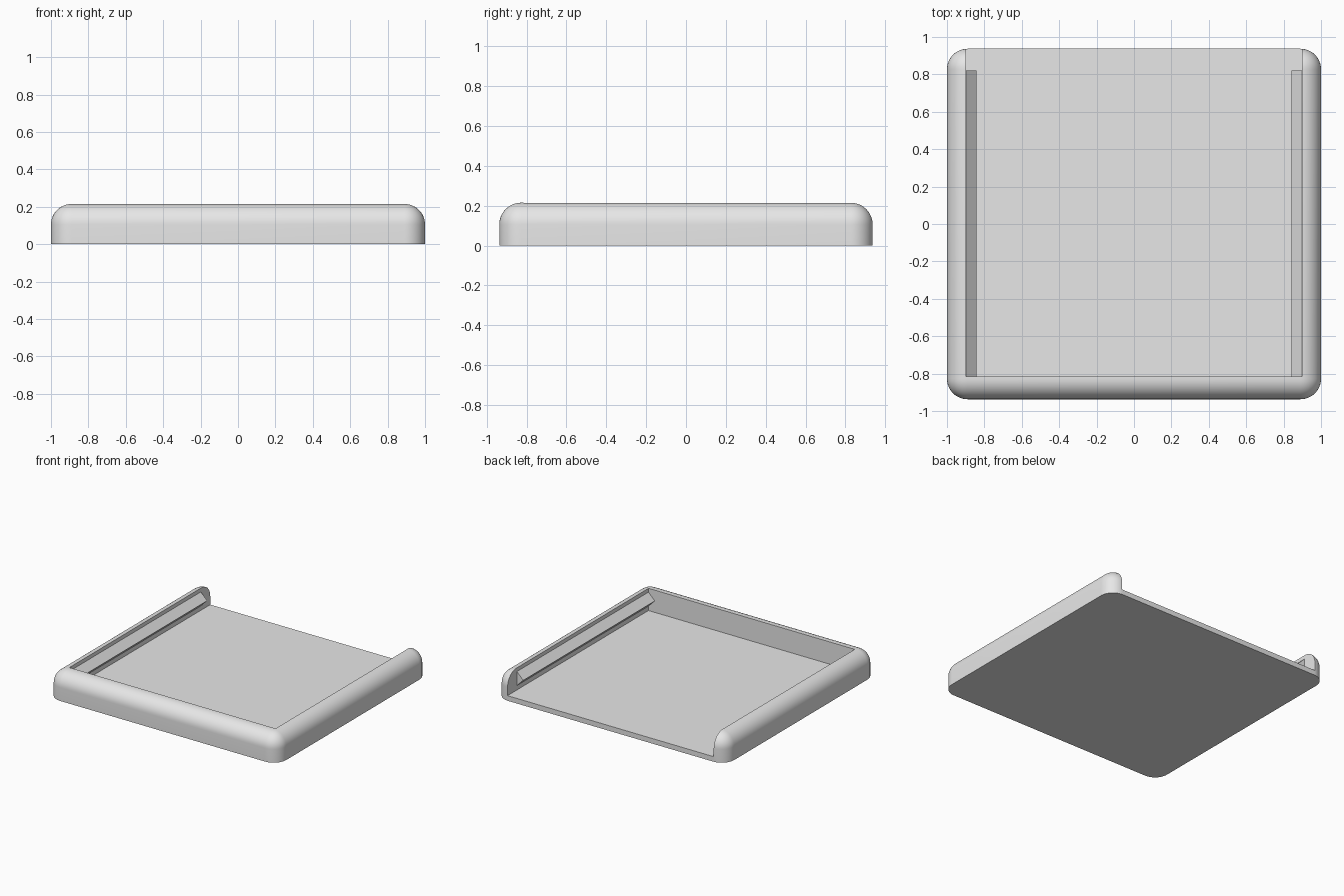
import bpy, bmesh, math

if "Cube" in bpy.data.objects:
    bpy.data.objects.remove(bpy.data.objects["Cube"])

W, D, H = 1.0, 0.937, 0.215      # half width, half depth, height
R = 0.11                         # rounding radius
FLOOR = 0.04                     # floor thickness
IX, IY = 0.897, -0.815           # inner side wall, inner front wall

grey = bpy.data.materials.new("plain_grey")
grey.diffuse_color = (0.8, 0.8, 0.8, 1)
grey.use_nodes = True
grey.node_tree.nodes["Principled BSDF"].inputs["Base Color"].default_value = grey.diffuse_color


def make_object(name, bm):
    bmesh.ops.recalc_face_normals(bm, faces=bm.faces)
    me = bpy.data.meshes.new(name)
    bm.to_mesh(me)
    bm.free()
    me.materials.append(grey)
    ob = bpy.data.objects.new(name, me)
    bpy.context.collection.objects.link(ob)
    return ob


def box(x0, x1, y0, y1, z0, z1):
    bm = bmesh.new()
    bmesh.ops.create_cube(bm, size=1)
    for v in bm.verts:
        v.co.x = x1 if v.co.x > 0 else x0
        v.co.y = y1 if v.co.y > 0 else y0
        v.co.z = z1 if v.co.z > 0 else z0
    return bm


# Tray body: block rounded on every edge except around the base
bm = box(-W, W, -D, D, 0, H)
edges = [e for e in bm.edges if max(v.co.z for v in e.verts) > 0.01]
bmesh.ops.bevel(bm, geom=edges, offset=R, offset_type='OFFSET',
                segments=12, profile=0.5, affect='EDGES')
tray = make_object("tray", bm)

# Hollow, open at the top and the back
cutter = make_object("hollow_cutter", box(-IX, IX, IY, D + 0.2, FLOOR, H + 0.2))
cutter.hide_render = True
mod = tray.modifiers.new("hollow", 'BOOLEAN')
mod.operation = 'DIFFERENCE'
mod.solver = 'EXACT'
mod.object = cutter
bpy.context.view_layer.objects.active = tray
tray.select_set(True)
bpy.ops.object.modifier_apply(modifier=mod.name)
bpy.data.objects.remove(cutter)
bpy.ops.object.shade_smooth_by_angle(angle=math.radians(30))

# V-shaped guide rails along both side walls
for side, label in ((-1, "left_rail"), (1, "right_rail")):
    bm = bmesh.new()
    profile = [(IX + 0.005, 0.19), (IX - 0.055, 0.13), (IX + 0.005, 0.07)]
    ends = [[bm.verts.new((side * x, y, z)) for x, z in profile]
            for y in (IY - 0.005, 0.82)]
    for ring in ends:
        bm.faces.new(ring)
    for i in range(3):
        j = (i + 1) % 3
        bm.faces.new((ends[0][i], ends[0][j], ends[1][j], ends[1][i]))
    make_object(label, bm)
